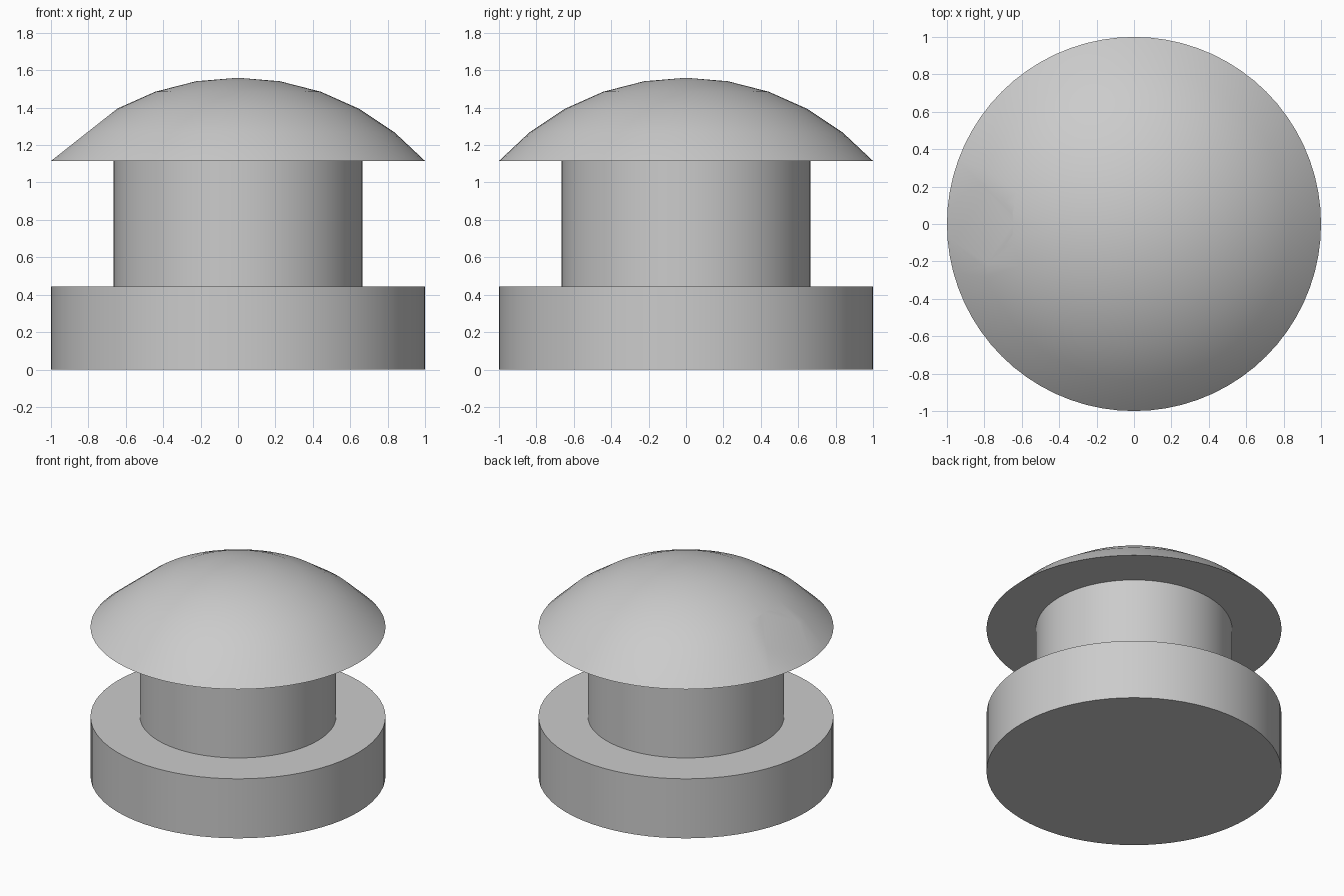
import bpy
import bmesh
import math
from mathutils import Vector

SIDES = 72

cube = bpy.data.objects.get("Cube")
if cube:
    bpy.data.objects.remove(cube, do_unlink=True)

grey = bpy.data.materials.new("plain grey")
grey.use_nodes = True
color = (0.6, 0.6, 0.6, 1)
grey.diffuse_color = color
grey.node_tree.nodes["Principled BSDF"].inputs["Base Color"].default_value = color


def add_part(name, bm):
    bmesh.ops.recalc_face_normals(bm, faces=bm.faces)
    mesh = bpy.data.meshes.new(name)
    bm.to_mesh(mesh)
    bm.free()
    mesh.materials.append(grey)
    part = bpy.data.objects.new(name, mesh)
    bpy.context.collection.objects.link(part)
    bpy.ops.object.select_all(action="DESELECT")
    part.select_set(True)
    bpy.context.view_layer.objects.active = part
    bpy.ops.object.shade_smooth_by_angle(angle=math.radians(30))


def lathe(profile):
    """Spin (radius, height) points around z; points on the axis are merged."""
    bm = bmesh.new()
    verts = [bm.verts.new((r, 0, z)) for r, z in profile]
    edges = [bm.edges.new(pair) for pair in zip(verts, verts[1:])]
    bmesh.ops.spin(bm, geom=verts + edges, cent=(0, 0, 0), axis=(0, 0, 1),
                   angle=math.tau, steps=SIDES, use_merge=True)
    bmesh.ops.remove_doubles(bm, verts=bm.verts, dist=1e-5)
    return bm


def drum(name, radius, bottom, top):
    add_part(name, lathe([(0, bottom), (radius, bottom), (radius, top), (0, top)]))


# Stacked drums
drum("base", 1.0, 0, 0.445)
drum("neck", 0.665, 0.445, 1.115)

# Domed cap: a slice of a sphere with a flat underside
rim_z, top_z, rings = 1.115, 1.56, 5
rise = top_z - rim_z
radius = (1 + rise ** 2) / (2 * rise)
sweep = math.asin(1 / radius)
arc = [(radius * math.sin(sweep * i / rings),
        top_z - radius + radius * math.cos(sweep * i / rings))
       for i in range(rings + 1)]
cap = lathe(arc + [(0, rim_z)])

# Shallow flat on the right side of the cap
rim, shoulder = Vector((-1, 0, rim_z)), Vector((-0.65, 0, 1.391))
along = shoulder - rim
normal = Vector((-along.z, 0, along.x)).normalized()
cut = bmesh.ops.bisect_plane(cap, geom=cap.verts[:] + cap.edges[:] + cap.faces[:],
                             plane_co=rim, plane_no=normal, dist=1e-4, clear_outer=True)
bmesh.ops.holes_fill(cap, edges=[e for e in cap.edges if e.is_boundary], sides=0)
add_part("domed_cap", cap)
